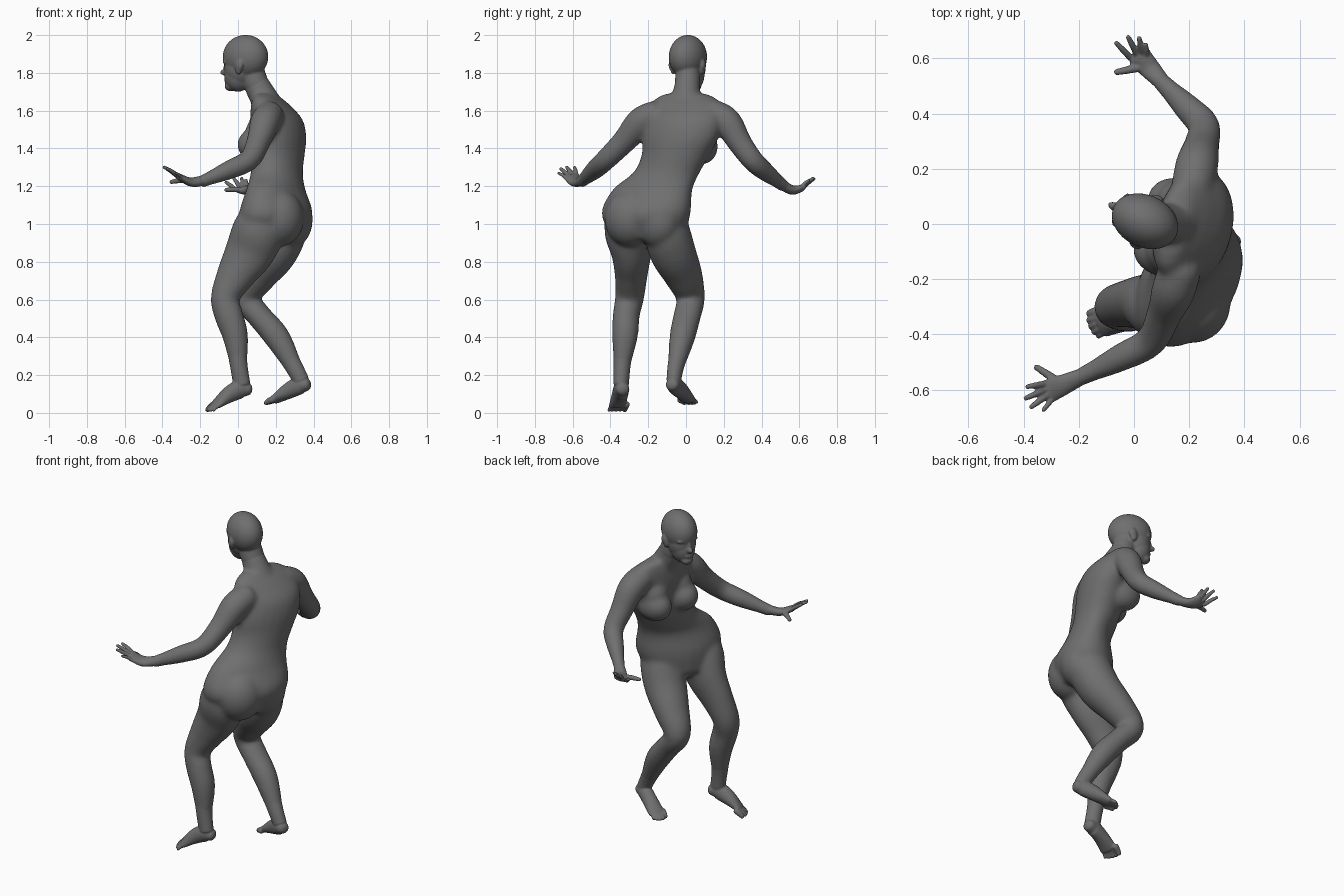
import bpy, bmesh, math
from mathutils import Vector, Matrix

cube = bpy.data.objects.get("Cube")
if cube:
    bpy.data.objects.remove(cube, do_unlink=True)

# One plain grey for the whole figure
grey = bpy.data.materials.new("matte grey")
grey.use_nodes = True
grey.diffuse_color = (0.16, 0.16, 0.16, 1)
shader = grey.node_tree.nodes["Principled BSDF"]
shader.inputs["Base Color"].default_value = grey.diffuse_color
shader.inputs["Roughness"].default_value = 0.6


def resample(stations, steps):
    """Catmull-Rom interpolation through the stations."""
    pts = [Vector(s) for s in stations]
    pts = [pts[0] * 2 - pts[1]] + pts + [pts[-1] * 2 - pts[-2]]
    out = []
    for a, b, c, d in zip(pts, pts[1:], pts[2:], pts[3:]):
        for i in range(steps):
            t = i / steps
            out.append((b * 2 + (c - a) * t + (a * 2 - b * 5 + c * 4 - d) * t * t
                        + (b * 3 - a - c * 3 + d) * t ** 3) / 2)
    return out + [pts[-2]]


def tube(bm, stations, side, side_end=None, axis=None, cap=0.7, segs=24, steps=5):
    """Loft ellipses; a station is x, y, z, half width, half depth."""
    path = resample(stations, steps)
    n = len(path) - 1
    rings = []
    for i, s in enumerate(path):
        p, w, d = Vector(s[:3]), s[3], s[4]
        t = Vector(axis or Vector(path[min(i + 1, n)][:3]) - Vector(path[max(i - 1, 0)][:3]))
        t.normalize()
        u = Vector(side).lerp(Vector(side_end or side), i / n)
        u = (u - t * u.dot(t)).normalized()
        # rounded ends
        angles = [math.radians(a) for a in (30, 55, 78)] if cap else []
        ends = [(p + t * (1 if i else -1) * min(w, d) * cap * math.sin(a),
                 t, u, w * math.cos(a), d * math.cos(a)) for a in angles]
        if i == 0:
            rings += ends[::-1]
        rings.append((p, t, u, w, d))
        if i == n:
            rings += ends
    loops = []
    for p, t, u, w, d in rings:
        v = t.cross(u)
        loops.append([bm.verts.new(p + u * w * math.cos(a) + v * d * math.sin(a))
                      for a in (math.tau * k / segs for k in range(segs))])
    for a, b in zip(loops, loops[1:]):
        for k in range(segs):
            j = (k + 1) % segs
            bm.faces.new((a[k], a[j], b[j], b[k]))
    bm.faces.new(loops[0][::-1])
    bm.faces.new(loops[-1])


def ball(bm, centre, size, yaw):
    m = (Matrix.Translation(centre) @ Matrix.Rotation(yaw, 4, 'Z')
         @ Matrix.Diagonal((*size, 1)))
    bmesh.ops.create_uvsphere(bm, u_segments=32, v_segments=20, radius=1, matrix=m)


def finish(bm, name, voxel, rounds):
    """Fuse the overlapping forms into one smooth skin."""
    bmesh.ops.recalc_face_normals(bm, faces=bm.faces)
    mesh = bpy.data.meshes.new(name)
    bm.to_mesh(mesh)
    bm.free()
    mesh.materials.append(grey)
    mesh.shade_smooth()
    ob = bpy.data.objects.new(name, mesh)
    bpy.context.collection.objects.link(ob)
    skin = ob.modifiers.new("skin", 'REMESH')
    skin.mode = 'VOXEL'
    skin.voxel_size = voxel
    skin.use_smooth_shade = True
    soft = ob.modifiers.new("soften", 'SMOOTH')
    soft.factor = 0.5
    soft.iterations = rounds


def extremity(name, limb, limb_side, stations, tips, radius, spread):
    """End of a limb with its hand or foot and five digits; tips start at thumb or big toe."""
    bm = bmesh.new()
    tips = [Vector(t) for t in tips]
    side = (tips[1] - tips[4]).normalized()
    # the limb starts thin so that it emerges gently from the body
    start = (*limb[0][:3], limb[0][3] * 0.86, limb[0][4] * 0.86)
    tube(bm, [start] + limb[1:], limb_side, cap=0.4)
    tube(bm, stations, side)
    end = Vector(stations[-1][:3])
    middle = sum(tips[1:], Vector()) / 4
    for i, tip in enumerate(tips):
        base = end + (tip - middle) * spread
        r = radius * (1.25 if i == 0 else 1 if i < 4 else 0.85)
        if i == 0 and name.endswith("hand"):
            base = Vector(stations[1][:3]).lerp(end, 0.2) + side * 0.015
        mid = base.lerp(tip, 0.55) + Vector((0, 0, 0.003))
        tube(bm, [(*base, r * 1.1, r * 1.1), (*mid, r, r), (*tip, r * 0.8, r * 0.75)],
             side, segs=12)
    finish(bm, name, 0.0045, 5)


# Body: torso, neck base and limbs fused together
body = bmesh.new()
tube(body, [(.18, -.195, .92, .195, .14), (.2, -.212, 1.05, .255, .17),
            (.2, -.178, 1.18, .23, .13), (.205, -.105, 1.27, .187, .125),
            (.212, -.057, 1.36, .188, .13), (.217, -.027, 1.46, .21, .133),
            (.205, -.005, 1.55, .21, .128), (.176, 0, 1.62, .2, .098),
            (.155, 0, 1.665, .165, .07), (.145, 0, 1.69, .11, .055)],
     (.54, .84, 0), (.2, .98, 0), axis=(0, 0, 1), cap=0)
neck = [(.18, 0, 1.61, .085, .07), (.13, .002, 1.68, .074, .074),
        (.093, .008, 1.75, .067, .067), (.07, .01, 1.82, .062, .066)]
tube(body, neck[:-1], (.3, .95, 0))

left_arm = [(.17, -.16, 1.58, .076), (.143, -.24, 1.537, .08), (.11, -.325, 1.44, .065),
            (.06, -.425, 1.34, .057), (-.05, -.485, 1.285, .051), (-.19, -.553, 1.225, .031)]
right_arm = [(.21, .13, 1.59, .076), (.228, .215, 1.542, .078), (.245, .285, 1.43, .065),
             (.253, .355, 1.335, .058), (.195, .42, 1.277, .051), (.1, .515, 1.203, .031)]
left_arm, right_arm = ([(*s, s[3]) for s in arm] for arm in (left_arm, right_arm))
left_leg = [(.165, -.27, 1.1, .1, .1), (.117, -.302, .98, .13, .14),
            (.06, -.288, .85, .105, .133), (-.012, -.29, .73, .086, .104),
            (-.068, -.299, .61, .077, .077), (-.05, -.316, .52, .071, .077),
            (-.015, -.323, .41, .069, .069), (.003, -.338, .26, .046, .047),
            (.02, -.343, .15, .04, .046)]
right_leg = [(.24, -.13, 1.1, .09, .09), (.242, -.105, .98, .118, .125),
             (.193, -.07, .85, .123, .12), (.11, -.015, .73, .104, .097),
             (.042, .024, .61, .077, .075), (.115, .005, .51, .074, .066),
             (.207, -.02, .4, .068, .069), (.298, -.055, .24, .043, .047),
             (.335, -.065, .17, .038, .043)]
for arm in (left_arm, right_arm):
    tube(body, arm, (0, 0, 1))
for leg in (left_leg, right_leg):
    tube(body, leg[:-1], (.3, .95, 0))

# Chest, belly and hip fullness
chest_yaw, hip_yaw = 2.95, 2.57
for centre, size, yaw in (((.11, -.1, 1.42), (.115, .092, .095), chest_yaw),
                          ((.16, .082, 1.41), (.112, .086, .095), chest_yaw),
                          ((.14, -.095, 1.485), (.1, .09, .105), chest_yaw),
                          ((.18, .075, 1.475), (.1, .085, .105), chest_yaw),
                          ((.14, -.18, 1.01), (.1, .165, .14), hip_yaw),
                          ((.222, -.3, 1.03), (.125, .135, .15), hip_yaw),
                          ((.285, -.15, 1.02), (.105, .125, .145), hip_yaw)):
    ball(body, centre, size, yaw)
finish(body, "body", 0.009, 28)

# Head and neck; features are placed forward, sideways and up from the skull axis
head = bmesh.new()
facing = math.pi - 0.445
turn = Matrix.Rotation(facing, 3, 'Z')
tube(head, [(.135, .002, 1.67, .06, .06)] + neck[2:], (.3, .95, 0))


def face_part(forward, sideways, height, size, both=False):
    for s in (1, -1) if both else (1,):
        p = turn @ Vector((forward, sideways * s, 0)) + Vector((.04, .01, height))
        ball(head, p, size, facing)


face_part(0, 0, 1.885, (.126, .095, .116))                    # skull
face_part(.03, 0, 1.825, (.086, .08, .1))                     # cheeks and temples
face_part(.044, 0, 1.79, (.074, .068, .09))                   # jaw
face_part(.086, 0, 1.73, (.033, .036, .027))                  # chin
face_part(.116, 0, 1.803, (.033, .017, .018))                 # nose tip
face_part(.108, 0, 1.825, (.022, .013, .034))                 # nose bridge
face_part(.1, 0, 1.762, (.022, .03, .016))                    # mouth
face_part(.095, .033, 1.857, (.018, .034, .012), both=True)   # brows
face_part(.086, .033, 1.83, (.02, .02, .013), both=True)      # eyes
face_part(.0, .087, 1.83, (.022, .014, .038), both=True)      # ears
face_part(-.008, .096, 1.842, (.022, .01, .028), both=True)   # ear rims
finish(head, "head", 0.0055, 8)

# Hands
extremity("left_hand", left_arm[-2:], (0, 0, 1),
          [(-.18, -.548, 1.23, .029, .028), (-.25, -.58, 1.222, .038, .023),
           (-.312, -.607, 1.25, .045, .017)],
          [(-.355, -.518, 1.222), (-.388, -.59, 1.3), (-.394, -.632, 1.302),
           (-.374, -.664, 1.293), (-.33, -.676, 1.27)], .0115, .55)
extremity("right_hand", right_arm[-2:], (0, 0, 1),
          [(.11, .505, 1.21, .029, .028), (.06, .56, 1.18, .038, .025),
           (.02, .607, 1.186, .045, .018)],
          [(-.065, .55, 1.18), (-.065, .657, 1.222), (-.022, .679, 1.24),
           (.018, .675, 1.243), (.044, .652, 1.233)], .0115, .55)

# Feet
extremity("left_foot", left_leg[-3:], (.3, .95, 0),
          [(.052, -.335, .125, .036, .034), (.01, -.342, .125, .04, .05),
           (-.05, -.35, .095, .043, .043), (-.115, -.362, .045, .05, .022)],
          [(-.163, -.325, .014), (-.165, -.35, .014), (-.158, -.372, .013),
           (-.146, -.392, .013), (-.13, -.408, .013)], .0135, .85)
extremity("right_foot", right_leg[-3:], (.3, .95, 0),
          [(.362, -.073, .15, .036, .034), (.325, -.058, .145, .04, .048),
           (.265, -.025, .115, .043, .042), (.195, .01, .07, .048, .022)],
          [(.148, -.008, .052), (.145, .018, .05), (.153, .035, .05),
           (.166, .048, .052), (.183, .058, .055)], .0135, .85)
